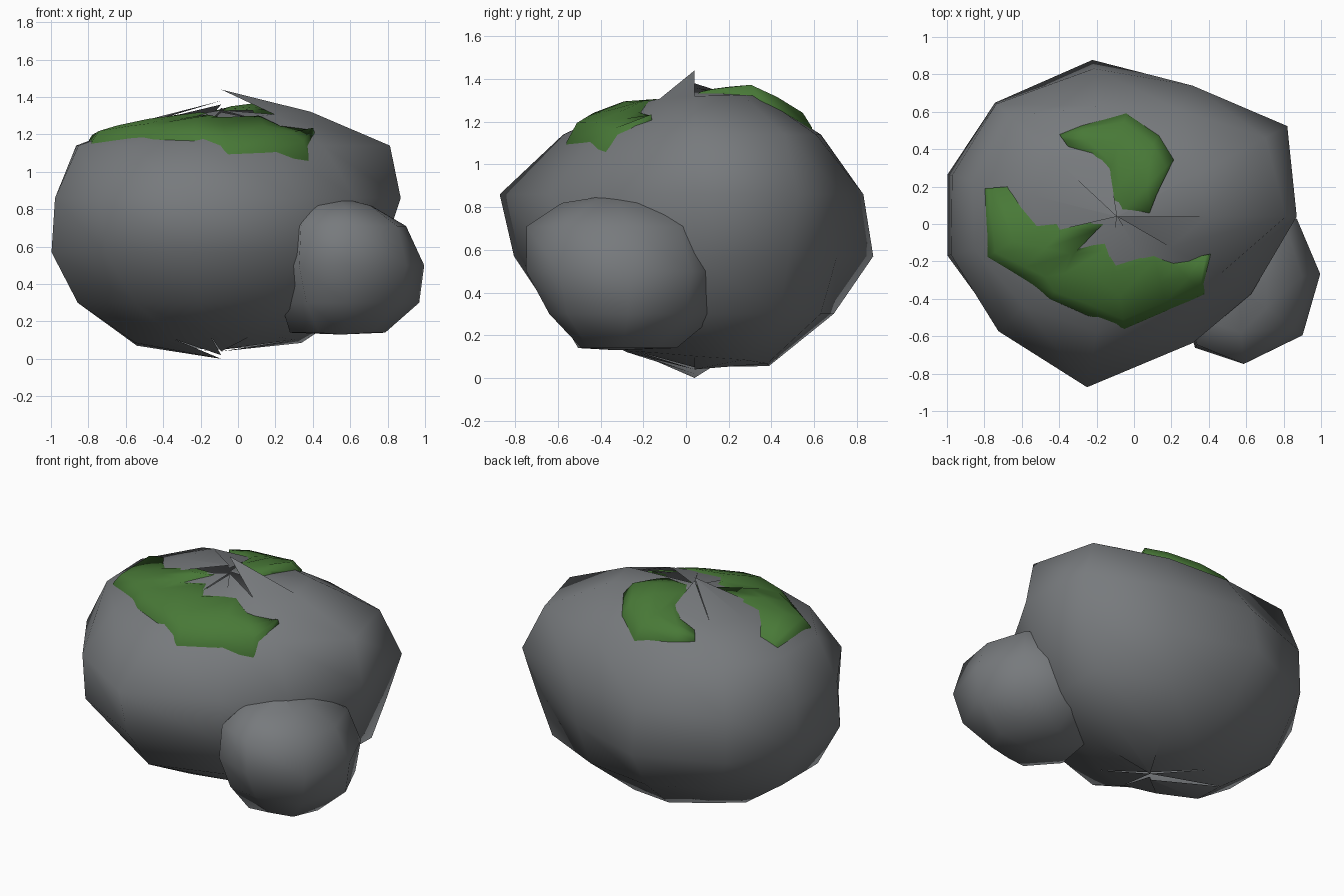
import bpy, bmesh, math
from mathutils import Vector
from mathutils.bvhtree import BVHTree

cube = bpy.data.objects.get("Cube")
if cube:
    bpy.data.objects.remove(cube)


def material(name, rgb):
    mat = bpy.data.materials.new(name)
    mat.use_nodes = True
    mat.diffuse_color = (*rgb, 1)
    bsdf = mat.node_tree.nodes["Principled BSDF"]
    bsdf.inputs["Base Color"].default_value = (*rgb, 1)
    bsdf.inputs["Roughness"].default_value = 0.9
    return mat


def finish(bm, name, mat):
    mesh = bpy.data.meshes.new(name)
    bm.to_mesh(mesh)
    bm.free()
    mesh.materials.append(mat)
    mesh.shade_smooth()
    obj = bpy.data.objects.new(name, mesh)
    bpy.context.collection.objects.link(obj)
    return obj


def boulder(center, outline, heights, profiles, tops, bottoms, tilts):
    """Rings of points: outline gives (degrees, radius), evenly spaced
    profiles scale it per ring; every cap triangle has its own tip.
    tilts gives a ring a rise towards a direction in degrees."""
    bm = bmesh.new()
    cx, cy = center
    count = len(profiles)
    rings = []
    for i, z in enumerate(heights):
        rise, toward = tilts.get(i, (0, 0))
        ring = []
        for deg, radius in outline:
            t = math.radians(deg)
            q, f = divmod(deg / 360 * count, 1)
            a, b = profiles[int(q) % count][i], profiles[(int(q) + 1) % count][i]
            r = radius * (a + (b - a) * math.sin(f * math.pi / 2) ** 2)
            dz = rise * math.cos(t - math.radians(toward))
            ring.append(bm.verts.new((cx + r * math.cos(t), cy + r * math.sin(t), z + dz)))
        rings.append(ring)
    n = len(outline)
    for i in range(n):
        j = (i + 1) % n
        for up, low in zip(rings, rings[1:]):
            bm.faces.new((up[i], low[i], low[j], up[j]))
        tip = bm.verts.new((cx, cy, tops[i % len(tops)]))
        bm.faces.new((rings[0][i], rings[0][j], tip))
        tip = bm.verts.new((cx, cy, bottoms[i % len(bottoms)]))
        bm.faces.new((rings[-1][j], rings[-1][i], tip))
    return bm


def moss(name, pairs, surface, mat):
    """Padded strip laid on the stone, lofted from outer to inner edge."""
    bm = bmesh.new()
    steps = [(0, -0.04), (0.03, 0.01), (0.16, 0.05), (0.5, 0.035), (0.85, 0.015), (1, -0.01)]
    rows = []
    for k, (outer, inner) in enumerate(pairs):
        end = 0.5 if k in (0, len(pairs) - 1) else 1
        row = []
        for f, lift in steps:
            p = Vector(outer).lerp(Vector(inner), f)
            hit = surface.ray_cast(Vector((p.x, p.y, 3)), Vector((0, 0, -1)))[0]
            row.append(bm.verts.new((p.x, p.y, hit.z + lift * end)))
        rows.append(row)
    for a, b in zip(rows, rows[1:]):
        for i in range(len(steps) - 1):
            bm.faces.new((a[i], b[i], b[i + 1], a[i + 1]))
    # close the two ends down into the stone
    for row in (rows[0], rows[-1]):
        low = [bm.verts.new(v.co - Vector((0, 0, 0.06))) for v in row]
        for i in range(len(row) - 1):
            bm.faces.new((row[i], row[i + 1], low[i + 1], low[i]))
    bmesh.ops.recalc_face_normals(bm, faces=bm.faces)
    if sum(f.normal.z for f in bm.faces) < 0:
        bmesh.ops.reverse_faces(bm, faces=bm.faces)
    return finish(bm, name, mat)


stone = material("stone grey", (0.185, 0.195, 0.205))
green = material("moss green", (0.065, 0.19, 0.038))

# Main boulder: profiles run east, north-east, north and so on
bm = boulder(
    (-0.09, 0.04),
    [(0, 0.96), (28, 1.03), (60, 0.82), (99, 0.85), (137, 0.92), (166, 0.94),
     (193, 0.94), (224, 0.91), (260, 0.93), (301, 0.82), (330, 0.86)],
    [1.29, 1.14, 0.86, 0.57, 0.3, 0.09],
    [[0.5, 0.94, 1, 0.9, 0.77, 0.41], [0.46, 0.84, 1, 0.92, 0.85, 0.5],
     [0.34, 0.69, 0.94, 1, 0.78, 0.42], [0.5, 0.85, 0.96, 0.97, 0.74, 0.37],
     [0.49, 0.85, 0.97, 1, 0.87, 0.53], [0.4, 0.76, 0.97, 0.95, 0.7, 0.38],
     [0.37, 0.66, 1, 0.92, 0.73, 0.34], [0.34, 0.66, 0.95, 0.92, 0.75, 0.4]],
    [1.34, 1.34, 1.34, 1.36, 1.38, 1.38, 1.33, 1.33, 1.32, 1.33, 1.44],
    [0.04, 0.04, 0.05, 0.05, 0.04, 0.0, 0.0, 0.02, 0.04, 0.05, 0.05],
    {0: (0.035, 30), 5: (0.035, 290)})
surface = BVHTree.FromBMesh(bm)
finish(bm, "large_boulder", stone)

# Smaller boulder at the front: profiles run east, north, west, south
bm = boulder(
    (0.55, -0.33),
    [(8, 0.45), (48, 0.48), (90, 0.52), (135, 0.47), (180, 0.32), (236, 0.4),
     (275, 0.42), (323, 0.44)],
    [0.82, 0.71, 0.5, 0.3, 0.14],
    [[0.36, 0.78, 1, 0.94, 0.53], [0.5, 0.88, 1, 0.92, 0.55],
     [0.6, 0.85, 1, 1, 0.85], [0.6, 1, 1, 0.74, 0.38]],
    [0.86], [0.13], {})
finish(bm, "small_boulder", stone)

# Moss patches
moss("front_moss", [
    ((-0.8, 0.19), (-0.67, 0.2)), ((-0.79, -0.18), (-0.5, 0.0)),
    ((-0.63, -0.28), (-0.32, 0.02)), ((-0.54, -0.34), (-0.14, 0.02)),
    ((-0.45, -0.41), (-0.3, -0.12)), ((-0.25, -0.5), (-0.15, -0.08)),
    ((-0.05, -0.57), (-0.1, -0.2)), ((0.18, -0.47), (0.1, -0.14)),
    ((0.38, -0.38), (0.2, -0.2)), ((0.41, -0.16), (0.36, -0.17))], surface, green)
moss("back_moss", [
    ((-0.4, 0.48), (-0.35, 0.41)), ((-0.28, 0.53), (-0.22, 0.37)),
    ((-0.04, 0.6), (-0.13, 0.27)), ((0.14, 0.48), (-0.12, 0.15)),
    ((0.22, 0.35), (-0.08, 0.06)), ((0.13, 0.18), (0.08, 0.05))], surface, green)
